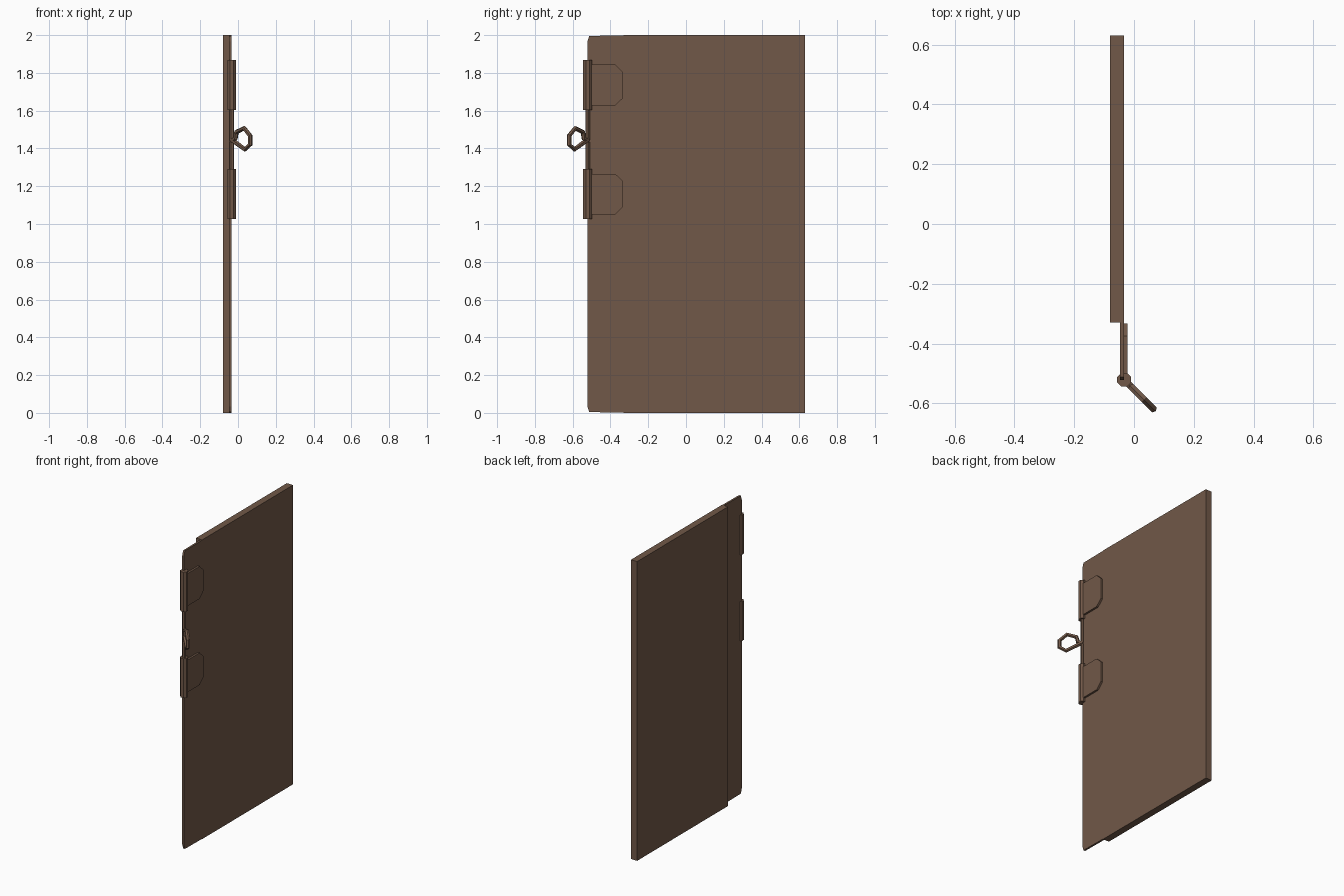
import bpy, bmesh, math
from mathutils import Vector

if "Cube" in bpy.data.objects:
    bpy.data.objects.remove(bpy.data.objects["Cube"])

brown = bpy.data.materials.new("brown")
brown.diffuse_color = (0.165, 0.098, 0.065, 1)
brown.use_nodes = True
brown.node_tree.nodes["Principled BSDF"].inputs["Base Color"].default_value = brown.diffuse_color


def finish(name, bm):
    bmesh.ops.recalc_face_normals(bm, faces=bm.faces[:])
    me = bpy.data.meshes.new(name)
    bm.to_mesh(me)
    bm.free()
    me.materials.append(brown)
    ob = bpy.data.objects.new(name, me)
    bpy.context.collection.objects.link(ob)
    return ob


def plate(name, outline, x0, x1):
    """Extrude a (y, z) outline from x0 to x1."""
    bm = bmesh.new()
    f = bm.faces.new([bm.verts.new((x0, y, z)) for y, z in outline])
    r = bmesh.ops.extrude_face_region(bm, geom=[f])
    vs = [g for g in r["geom"] if isinstance(g, bmesh.types.BMVert)]
    bmesh.ops.translate(bm, verts=vs, vec=(x1 - x0, 0, 0))
    return finish(name, bm)


def tube(name, pts, radius, sides):
    """Sweep a polygon along a path, capped at both ends."""
    bm = bmesh.new()
    pts = [Vector(p) for p in pts]
    side = Vector((0.707, 0.707, 0))  # normal of the plane holding the path
    rings = []
    for i, p in enumerate(pts):
        t = (pts[min(i + 1, len(pts) - 1)] - pts[max(i - 1, 0)]).normalized()
        n = side.cross(t).normalized()
        rings.append([bm.verts.new(p + radius * (math.cos(a) * side + math.sin(a) * n))
                      for a in [2 * math.pi * (k + 0.5) / sides for k in range(sides)]])
    for a, b in zip(rings, rings[1:]):
        for k in range(sides):
            j = (k + 1) % sides
            bm.faces.new((a[k], a[j], b[j], b[k]))
    bm.faces.new(rings[0])
    bm.faces.new(rings[-1])
    return finish(name, bm)


# Thick panel and thin edge strip with clipped corners
plate("panel", [(-0.33, 0), (0.63, 0), (0.63, 2), (-0.33, 2)], -0.08, -0.034)
plate("edge_strip", [(-0.33, 0.002), (-0.33, 1.998), (-0.512, 1.996), (-0.522, 1.965),
                     (-0.522, 0.035), (-0.512, 0.004)], -0.047, -0.034)

PX, PY = -0.033, -0.521  # hinge axis

# Two hinges: barrel and clipped leaf
for label, z0, z1 in (("lower", 1.027, 1.29), ("upper", 1.603, 1.868)):
    tube(label + "_barrel", [(PX, PY, z0), (PX, PY, z1)], 0.025, 8)
    a, b = z0 + 0.024, z1 - 0.024
    plate(label + "_leaf", [(-0.515, a), (-0.375, a), (-0.333, a + 0.04),
                            (-0.333, b - 0.04), (-0.375, b), (-0.515, b)], -0.036, -0.021)

# Cord running between the barrels
tube("cord_upper", [(PX, PY, 1.61), (PX, PY, 1.445)], 0.012, 6)
tube("cord_lower", [(PX, PY, 1.435), (PX, PY, 1.28)], 0.012, 6)

# Open loop of cord pulled out diagonally from the edge
loop = [(-0.033, 1.442), (-0.014, 1.452), (-0.008, 1.487), (0.033, 1.507), (0.064, 1.468),
        (0.064, 1.42), (0.037, 1.395), (-0.004, 1.425), (-0.033, 1.446)]
tube("cord_loop", [(x, PY - (x - PX), z) for x, z in loop], 0.013, 6)
